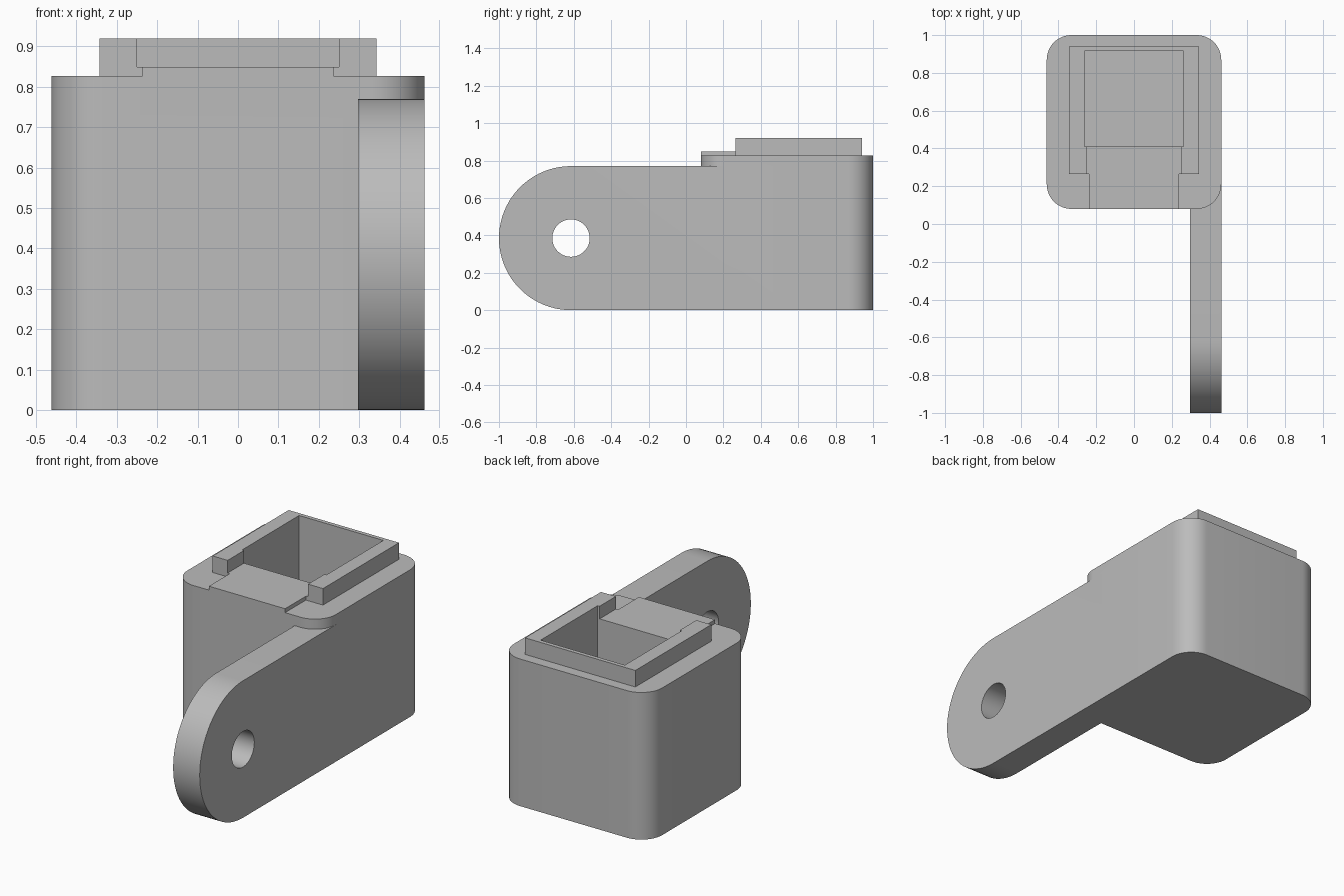
import bpy, bmesh
from math import pi, cos, sin, radians
from mathutils import Matrix

cube = bpy.data.objects.get("Cube")
if cube:
    bpy.data.objects.remove(cube, do_unlink=True)

grey = bpy.data.materials.new("light grey")
grey.use_nodes = True
colour = (0.5, 0.5, 0.5, 1)
grey.diffuse_color = colour
grey.node_tree.nodes["Principled BSDF"].inputs["Base Color"].default_value = colour


def arc(cx, cy, r, start, end, steps):
    """Points along an arc, angles in degrees."""
    angles = [radians(start + (end - start) * i / steps) for i in range(steps + 1)]
    return [(cx + r * cos(a), cy + r * sin(a)) for a in angles]


def rect(x0, x1, y0, y1):
    return [(x0, y0), (x1, y0), (x1, y1), (x0, y1)]


def prism(name, outline, low, high, along_x=False):
    """Extrude a closed outline along z, or a (y, z) outline along x."""
    bm = bmesh.new()
    face = bm.faces.new([bm.verts.new((a, b, low)) for a, b in outline])
    top = bmesh.ops.extrude_face_region(bm, geom=[face])["geom"]
    moved = [g for g in top if isinstance(g, bmesh.types.BMVert)]
    bmesh.ops.translate(bm, verts=moved, vec=(0, 0, high - low))
    if along_x:
        swap = Matrix(((0, 0, 1, 0), (1, 0, 0, 0), (0, 1, 0, 0), (0, 0, 0, 1)))
        bmesh.ops.transform(bm, matrix=swap, verts=bm.verts)
    bmesh.ops.recalc_face_normals(bm, faces=bm.faces)
    mesh = bpy.data.meshes.new(name)
    bm.to_mesh(mesh)
    bm.free()
    mesh.materials.append(grey)
    obj = bpy.data.objects.new(name, mesh)
    bpy.context.collection.objects.link(obj)
    return obj


def combine(target, other, operation):
    """Apply a boolean and remove the used piece."""
    bpy.context.view_layer.objects.active = target
    mod = target.modifiers.new("join", "BOOLEAN")
    mod.operation, mod.solver, mod.object = operation, "EXACT", other
    bpy.ops.object.modifier_apply(modifier=mod.name)
    bpy.data.objects.remove(other, do_unlink=True)


# Main block with rounded upright edges
W, FRONT, BACK, R, TOP = 0.462, 0.08, 1.0, 0.13, 0.827
outline = []
for x, y, start in ((W - R, BACK - R, 0), (R - W, BACK - R, 90),
                    (R - W, FRONT + R, 180), (W - R, FRONT + R, 270)):
    outline += arc(x, y, R, start, start + 90, 12)
block = prism("housing_block", outline, 0, TOP)

# Pivot arm with a round end and a hole
AX, AZ, AR = -0.615, 0.385, 0.385
arm_outline = arc(AX, AZ, AR, 90, 270, 40) + [(0.5, 0), (0.5, 2 * AR)]
arm = prism("pivot_arm", arm_outline, 0.297, W, along_x=True)
hole = prism("hole_cutter", arc(AX, AZ, 0.1, 0, 352.5, 47), 0.2, 0.6, along_x=True)
combine(arm, hole, "DIFFERENCE")
combine(block, arm, "UNION")

# Raised rim, open at the front
rim = prism("raised_rim", rect(-0.343, 0.343, 0.265, 0.94), TOP - 0.05, 0.92)
combine(rim, prism("gap_cutter", rect(-0.25, 0.25, 0.1, 0.6), 0.849, 1), "DIFFERENCE")
combine(block, rim, "UNION")

# Low shelf running to the front face
shelf = prism("front_shelf", rect(-0.237, 0.237, FRONT, 0.35), TOP - 0.05, 0.849)
combine(block, shelf, "UNION")

# Deep pocket behind the shelf
pocket = prism("pocket_cutter", rect(-0.262, 0.262, 0.41, 0.917), 0.1, 1.1)
combine(block, pocket, "DIFFERENCE")

# Smooth rounded areas, keep hard edges
bpy.ops.object.select_all(action="DESELECT")
block.select_set(True)
bpy.context.view_layer.objects.active = block
bpy.ops.object.shade_smooth_by_angle(angle=radians(30))
